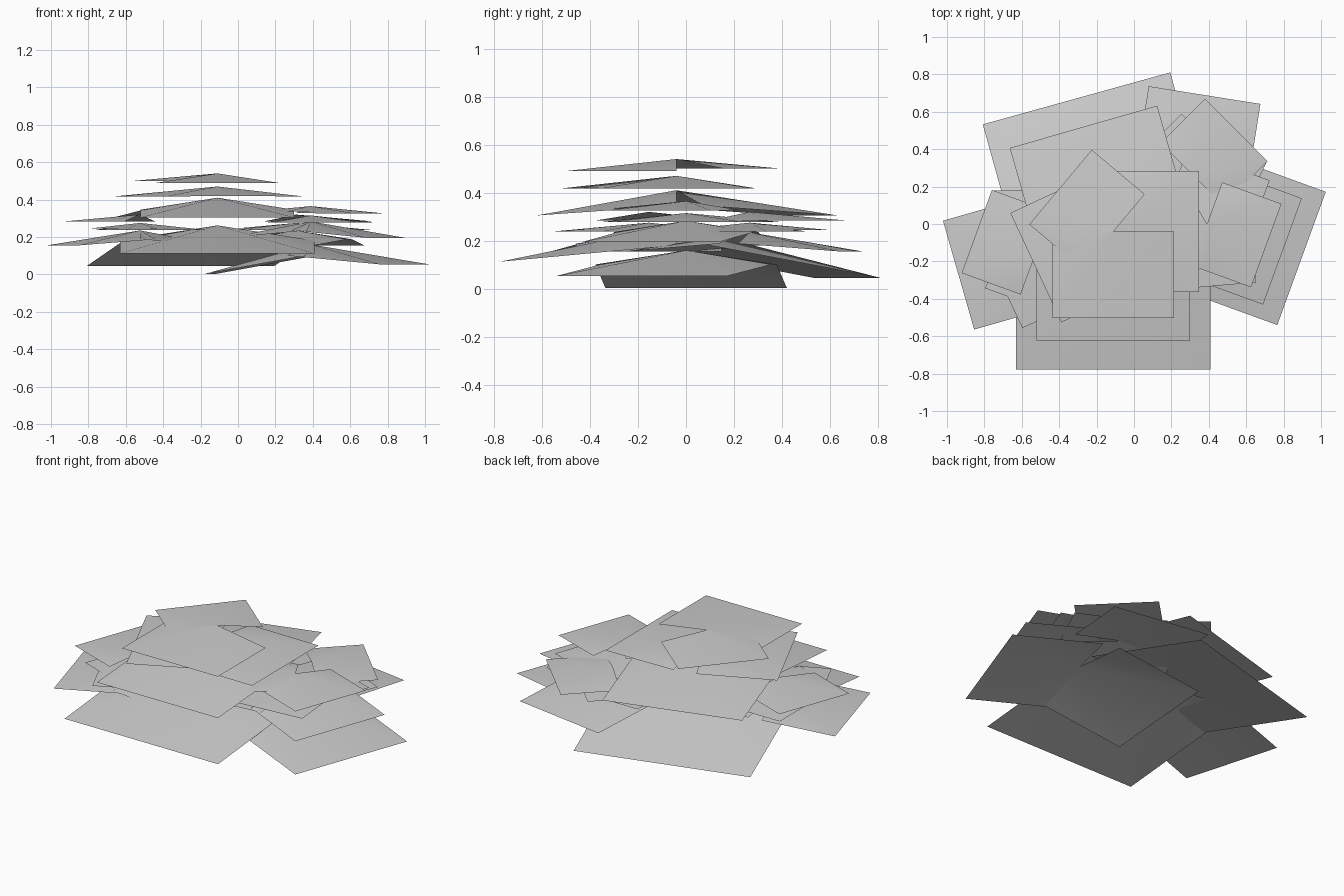
import bpy, math
from mathutils import Vector

cube = bpy.data.objects.get("Cube")
if cube:
    bpy.data.objects.remove(cube, do_unlink=True)

grey = bpy.data.materials.new("leaf grey")
grey.use_nodes = True
colour = (0.6, 0.6, 0.6, 1)
grey.diffuse_color = colour
grey.node_tree.nodes["Principled BSDF"].inputs["Base Color"].default_value = colour


def leaf_card(name, apex, angle, width, drop):
    """Half of a shallow tent: peak at the middle of the inner edge."""
    a = math.radians(angle)
    out = Vector((math.cos(a), math.sin(a), 0)) * width * 0.71
    side = Vector((-math.sin(a), math.cos(a), 0)) * width / 2
    peak = Vector(apex)
    inner = peak - Vector((0, 0, min(drop, width * 0.078)))
    outer = peak + out - Vector((0, 0, drop))
    verts = [peak, inner - side, outer - side, outer + side, inner + side]
    mesh = bpy.data.meshes.new(name)
    mesh.from_pydata(verts, [], [(0, 1, 2), (0, 2, 3), (0, 3, 4)])
    mesh.materials.append(grey)
    mesh.shade_smooth()
    obj = bpy.data.objects.new(name, mesh)
    bpy.context.collection.objects.link(obj)


def leaf_stack(name, x, y, turn, tiers):
    """Each tier: peak height, then its cards as (angle, width, drop)."""
    for t, (z, cards) in enumerate(tiers):
        for c, (angle, width, drop) in enumerate(cards):
            leaf_card(f"{name}_tier_{t + 1}_leaf_{c + 1}", (x, y, z), angle + turn, width, drop)


# Tall middle stack
leaf_stack("middle", -0.11, -0.04, 0, [
    (0.54, [(-90, 0.65, 0.05), (140, 0.52, 0.04)]),
    (0.47, [(0, 0.645, 0.053), (205, 0.645, 0.053)]),
    (0.41, [(-90, 0.82, 0.105), (106, 0.82, 0.105)]),
    (0.262, [(-90, 1.04, 0.15), (105.5, 1.04, 0.217)]),
])

# Left stack, a smaller turned version
leaf_stack("left", 0.39, 0, 70, [
    (0.365, [(-90, 0.475, 0.04), (140, 0.38, 0.03)]),
    (0.315, [(0, 0.47, 0.037), (205, 0.47, 0.037)]),
    (0.283, [(-90, 0.605, 0.088), (106, 0.605, 0.088)]),
    (0.16, [(-90, 0.758, 0.107), (105.5, 0.758, 0.157)]),
])

# Two low stacks sharing one arrangement
low_tiers = [
    (0.32, [(70, 0.473, 0.036)]),
    (0.275, [(0, 0.47, 0.037), (205, 0.47, 0.037), (160, 0.38, 0.03)]),
    (0.235, [(-90, 0.605, 0.08), (106, 0.605, 0.08)]),
]
leaf_stack("right", -0.525, -0.155, 90, low_tiers)
leaf_stack("back", 0.31, 0.265, -25, low_tiers)
